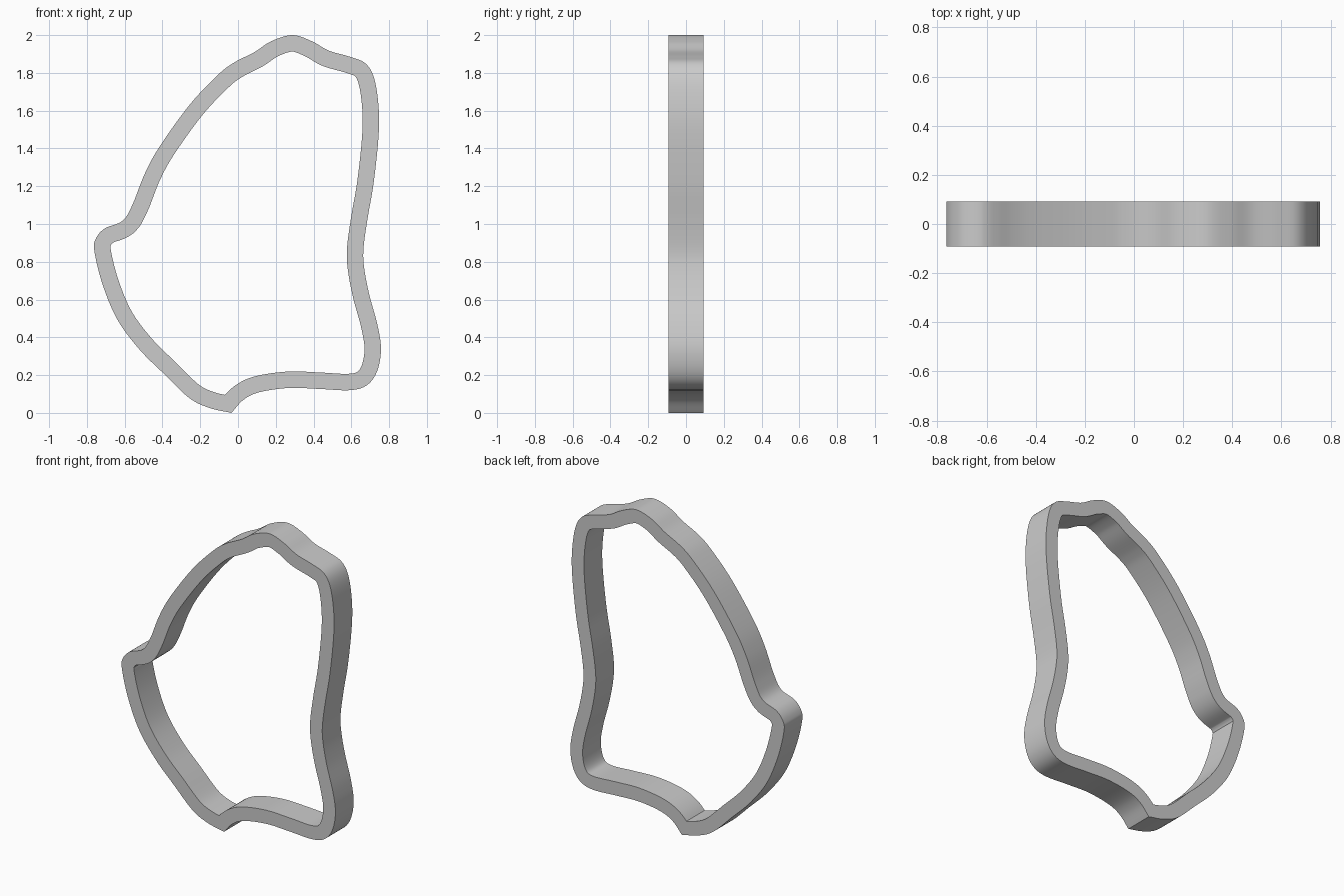
import bpy, bmesh, math
from mathutils import Vector
from mathutils.geometry import intersect_point_line

if "Cube" in bpy.data.objects:
    bpy.data.objects.remove(bpy.data.objects["Cube"])

WALL, HALF, STEPS = 0.087, 0.0925, 7

# Outer outline (x, z), counter-clockwise from the pointed seam at the bottom
OUTER = [(-.035, 0), (.03, .07), (.115, .11), (.27, .132), (.43, .127), (.59, .12),
         (.68, .145), (.735, .217), (.757, .335), (.738, .467), (.695, .626),
         (.669, .76), (.664, .865), (.685, 1.024), (.717, 1.21), (.743, 1.45),
         (.745, 1.61), (.722, 1.767), (.675, 1.85), (.59, 1.886), (.48, 1.918),
         (.39, 1.968), (.288, 2.0), (.177, 1.968), (.087, 1.91), (-.02, 1.855),
         (-.108, 1.788), (-.257, 1.63), (-.415, 1.41), (-.495, 1.263),
         (-.558, 1.104), (-.611, 1.017), (-.706, .976), (-.754, .92), (-.76, .854),
         (-.717, .68), (-.638, .493), (-.52, .334), (-.389, .204), (-.257, .078),
         (-.15, .026), (-.035, 0)]


def smooth_path(pts):
    """Catmull-Rom through an open list of points."""
    p = [Vector((x, z, 0)) for x, z in pts]
    p = [2 * p[0] - p[1]] + p + [2 * p[-1] - p[-2]]
    out = []
    for a, b, c, d in zip(p, p[1:], p[2:], p[3:]):
        for s in range(STEPS):
            t = s / STEPS
            out.append(0.5 * (2 * b + (c - a) * t + (2 * a - 5 * b + 4 * c - d) * t * t
                              + (3 * b - a - 3 * c + d) * t ** 3))
    return out


def gap(q, loop):
    """Distance from q to a closed polyline."""
    best = 9
    for a, b in zip(loop, loop[1:] + loop[:1]):
        h, t = intersect_point_line(q, a, b)
        best = min(best, (q - a.lerp(b, min(1, max(0, t)))).length)
    return best


# Inner outline: offset inward, collapsing samples that would overlap in tight corners
outer = smooth_path(OUTER)
n = len(outer)
inner = []
for i, p in enumerate(outer):
    t = (outer[(i + 1) % n] - outer[i - 1]).normalized()
    inner.append(p + Vector((-t.y, t.x, 0)) * WALL)
keep = [i for i in range(n) if gap(inner[i], outer) > WALL * 0.985]
inner = [inner[min(keep, key=lambda k: min(abs(k - i), n - abs(k - i)))] for i in range(n)]

# Band: four rails joined around the loop
bm = bmesh.new()
rings = [[bm.verts.new((q.x, y, q.y)) for q, y in
          ((o, -HALF), (o, HALF), (k, HALF), (k, -HALF))] for o, k in zip(outer, inner)]
for i in range(n):
    a, b = rings[i], rings[(i + 1) % n]
    for j in range(4):
        bm.faces.new((a[j], b[j], b[(j + 1) % 4], a[(j + 1) % 4]))
bmesh.ops.remove_doubles(bm, verts=bm.verts, dist=1e-4)
low = min(v.co.z for v in bm.verts)
for v in bm.verts:
    v.co.z -= low
bmesh.ops.recalc_face_normals(bm, faces=bm.faces)
mesh = bpy.data.meshes.new("outline_band")
bm.to_mesh(mesh)
bm.free()
band = bpy.data.objects.new("outline_band", mesh)
bpy.context.collection.objects.link(band)
bpy.context.view_layer.objects.active = band
band.select_set(True)
bpy.ops.object.shade_smooth_by_angle(angle=math.radians(30))
